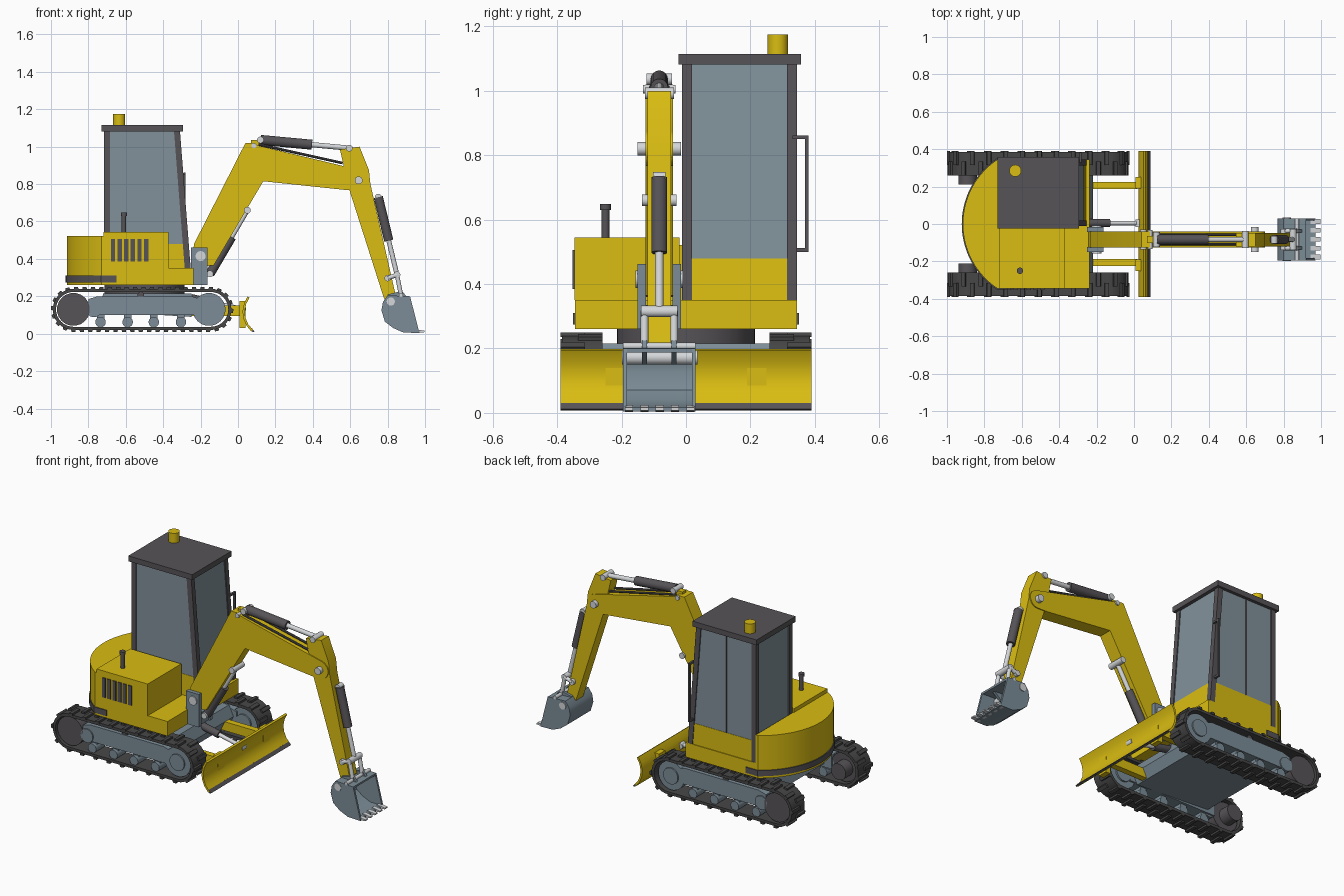
import bpy, bmesh, math
from mathutils import Vector

if "Cube" in bpy.data.objects:
    bpy.data.objects.remove(bpy.data.objects["Cube"])


def material(name, rgb):
    m = bpy.data.materials.new(name)
    m.diffuse_color = (*rgb, 1)
    m.use_nodes = True
    m.node_tree.nodes["Principled BSDF"].inputs["Base Color"].default_value = m.diffuse_color
    return m


YELLOW = material("yellow paint", (0.70, 0.51, 0.006))
DARK = material("dark grey", (0.095, 0.088, 0.095))
RUBBER = material("track rubber", (0.065, 0.063, 0.065))
STEEL = material("blue grey steel", (0.20, 0.265, 0.31))
GLASS = material("tinted glass", (0.22, 0.285, 0.325))
SILVER = material("silver", (0.66, 0.68, 0.70))


def make(name, verts, faces, mat, smooth=True):
    me = bpy.data.meshes.new(name)
    me.from_pydata([tuple(v) for v in verts], [], faces)
    bm = bmesh.new()
    bm.from_mesh(me)
    bmesh.ops.recalc_face_normals(bm, faces=bm.faces)
    for f in bm.faces:
        f.smooth = smooth
    bm.to_mesh(me)
    bm.free()
    if smooth:
        me.set_sharp_from_angle(angle=math.radians(32))
    me.materials.append(mat)
    ob = bpy.data.objects.new(name, me)
    bpy.context.collection.objects.link(ob)
    return ob


def prism(name, pts, a, b, mat, axis="y"):
    """Extrude a 2D outline from a to b along y (outline x,z) or z (outline x,y)."""
    n = len(pts)
    put = (lambda p, t: (p[0], t, p[1])) if axis == "y" else (lambda p, t: (p[0], p[1], t))
    verts = [put(p, t) for t in (a, b) for p in pts]
    faces = [list(range(n)), list(range(n, 2 * n))]
    faces += [(i, (i + 1) % n, n + (i + 1) % n, n + i) for i in range(n)]
    return make(name, verts, faces, mat)


def box(name, x0, x1, y0, y1, z0, z1, mat):
    return prism(name, [(x0, z0), (x1, z0), (x1, z1), (x0, z1)], y0, y1, mat)


def rod(name, p, q, r, mat, n=20):
    p, q = Vector(p), Vector(q)
    d = (q - p).normalized()
    u = d.orthogonal().normalized()
    w = d.cross(u)
    ring = [r * (math.cos(2 * math.pi * i / n) * u + math.sin(2 * math.pi * i / n) * w) for i in range(n)]
    verts = [p + v for v in ring] + [q + v for v in ring]
    faces = [list(range(n)), list(range(n, 2 * n))]
    faces += [(i, (i + 1) % n, n + (i + 1) % n, n + i) for i in range(n)]
    return make(name, verts, faces, mat)


def pin(name, x, z, y0, y1, r, mat=SILVER):
    return rod(name, (x, y0, z), (x, y1, z), r, mat)


def arc(cx, cy, r, a0, a1, n):
    return [(cx + r * math.cos(math.radians(a0 + (a1 - a0) * i / n)),
             cy + r * math.sin(math.radians(a0 + (a1 - a0) * i / n))) for i in range(n + 1)]


def ribbon(name, path, t, y0, y1, mat):
    """Bent sheet: an x,z path given thickness t to its left side."""
    off = []
    for i, p in enumerate(path):
        a, b = Vector(path[max(i - 1, 0)]), Vector(path[min(i + 1, len(path) - 1)])
        d = (b - a).normalized()
        off.append((p[0] - d.y * t, p[1] + d.x * t))
    n = len(path)
    verts = [(x, y, z) for y in (y0, y1) for x, z in path + off]
    faces = []
    for i in range(n - 1):
        for k in (0, 2 * n):
            faces.append((k + i, k + i + 1, k + n + i + 1, k + n + i))
        for k in (0, n):
            faces.append((k + i, k + i + 1, 2 * n + k + i + 1, 2 * n + k + i))
    for i in (0, n - 1):
        faces.append((i, n + i, 3 * n + i, 2 * n + i))
    return make(name, verts, faces, mat)


# Tracks
XR, XF, ZC, R = -0.88, -0.145, 0.13, 0.11


def loop(r):
    return arc(XF, ZC, r, -90, 90, 16) + arc(XR, ZC, r, 90, 270, 16)


def track_point(s):
    straight, bend = XF - XR, math.pi * R
    for cx, z, dx in ((XR, -R, 1), (XF, R, -1)):
        if s < straight:
            return Vector((cx + dx * s, ZC + z)), Vector((0, -dx))
        s -= straight
        if s < bend:
            a = s / R - dx * math.pi / 2
            nrm = Vector((math.cos(a), math.sin(a)))
            return Vector((XF if dx > 0 else XR, ZC)) + nrm * R, nrm
        s -= bend


for side, sg in (("right", -1), ("left", 1)):
    out, inn = loop(R), loop(R - 0.017)
    n = len(out)
    verts = [(x, sg * y, z) for y in (0.26, 0.385) for x, z in out + inn]
    faces = []
    for i in range(n):
        j = (i + 1) % n
        faces += [(i, j, n + j, n + i), (2 * n + i, 2 * n + j, 3 * n + j, 3 * n + i),
                  (i, j, 2 * n + j, 2 * n + i), (n + i, n + j, 3 * n + j, 3 * n + i)]
    make(side + "_track_belt", verts, faces, RUBBER)
    verts, faces = [], []
    count, total = 48, 2 * (XF - XR) + 2 * math.pi * R
    for k in range(count):
        p, nr = track_point(total * k / count)
        tg = Vector((-nr.y, nr.x)) * 0.013
        b = len(verts)
        for y in ((0.26, 0.335) if k % 2 else (0.315, 0.39)):
            for c in (p - tg - nr * 0.004, p + tg - nr * 0.004, p + tg * 0.8 + nr * 0.01, p - tg * 0.8 + nr * 0.01):
                verts.append((c.x, sg * y, c.y))
        faces += [[b + i for i in f] for f in ((0, 1, 2, 3), (4, 5, 6, 7), (0, 1, 5, 4),
                                               (1, 2, 6, 5), (2, 3, 7, 6), (3, 0, 4, 7))]
    make(side + "_track_lugs", verts, faces, RUBBER, False)
    pin(side + "_sprocket", XR, ZC, sg * 0.28, sg * 0.372, 0.088, DARK)
    pin(side + "_drive_motor", -0.89, ZC, sg * 0.21, sg * 0.30, 0.05, DARK)
    pin(side + "_idler", -0.155, ZC, sg * 0.28, sg * 0.365, 0.088, STEEL)
    pin(side + "_idler_hub", -0.155, ZC, sg * 0.27, sg * 0.373, 0.05, STEEL)
    prism(side + "_track_frame", [(-0.80, 0.10), (-0.2, 0.10), (-0.2, 0.185), (-0.25, 0.2), (-0.75, 0.2),
                                  (-0.80, 0.185)], sg * 0.27, sg * 0.365, STEEL)
    pin(side + "_frame_cap", -0.77, ZC, sg * 0.28, sg * 0.372, 0.042, STEEL)
    for x in (-0.735, -0.59, -0.45, -0.305):
        pin(side + "_roller", x, 0.062, sg * 0.28, sg * 0.37, 0.028, STEEL)
        box(side + "_roller_mount", x - 0.02, x + 0.02, sg * 0.285, sg * 0.35, 0.06, 0.11, STEEL)
    pin(side + "_top_roller", -0.52, 0.205, sg * 0.28, sg * 0.36, 0.018, DARK)
    # Blade arms and back plates
    box(side + "_blade_arm", -0.27, 0.02, sg * 0.187, sg * 0.225, 0.095, 0.15, YELLOW)
    box(side + "_blade_plate", 0.008, 0.04, sg * 0.19, sg * 0.25, 0.03, 0.175, YELLOW)

# Undercarriage centre and swing ring
prism("center_frame", [(-0.75, 0.12), (-0.25, 0.09), (-0.22, 0.15), (-0.25, 0.215), (-0.72, 0.215)], -0.27, 0.27, STEEL)
rod("swing_ring", (-0.5, 0, 0.20), (-0.5, 0, 0.265), 0.215, DARK, 40)

# Dozer blade
ribbon("blade", [(0.08, 0.02), (0.055, 0.05), (0.04, 0.085), (0.036, 0.12), (0.044, 0.16), (0.062, 0.193)],
       0.012, -0.39, 0.39, YELLOW)
prism("blade_edge", [(0.066, 0.024), (0.08, 0.008), (0.088, 0.012), (0.074, 0.03)], -0.39, 0.39, DARK)
rod("blade_cylinder", (-0.25, 0.005, 0.19), (-0.13, 0.005, 0.165), 0.022, DARK)
rod("blade_piston", (-0.14, 0.005, 0.167), (0.035, 0.005, 0.13), 0.012, SILVER)
pin("blade_cylinder_pin", 0.025, 0.132, -0.015, 0.025, 0.018)

# Upper body
W, CR = 0.345, 0.415
a = math.degrees(math.asin(W / CR))
prism("counterweight", arc(-0.5, 0, CR, 180 - a, 180 + a, 32) + [(-0.715, -W), (-0.715, W)], 0.26, 0.522, YELLOW, "z")
a = math.degrees(math.asin(0.351 / 0.421))
prism("rear_bumper", arc(-0.5, 0, 0.421, 180 - a, 180 + a, 32) + [(-0.65, -0.351), (-0.65, 0.351)], 0.275, 0.31, DARK, "z")
box("deck", -0.716, -0.238, -W, W, 0.26, 0.35, YELLOW)
box("engine_hood", -0.72, -0.372, -W - 0.001, -0.02, 0.35, 0.545, YELLOW)
for i in range(6):
    x = -0.68 + 0.0355 * i
    box("hood_vent", x, x + 0.023, -W - 0.007, -W + 0.01, 0.385, 0.505, DARK)
rod("exhaust_pipe", (-0.61, -0.25, 0.54), (-0.61, -0.25, 0.64), 0.012, DARK)
rod("exhaust_cap", (-0.61, -0.25, 0.63), (-0.61, -0.25, 0.648), 0.017, DARK)

# Cab
Y0, Y1 = -0.012, 0.344


def front_x(z):
    return -0.253 - 0.078 * (z - 0.35)


def cab_slab(name, z0, z1, inset, mat):
    prism(name, [(-0.715 + inset, z0), (front_x(z0) - inset, z0), (front_x(z1) - inset, z1),
                 (-0.715 + inset, z1)], Y0 + inset, Y1 - inset, mat)


cab_slab("cab_base", 0.35, 0.48, 0.004, YELLOW)
cab_slab("cab_glass", 0.48, 1.085, 0.006, GLASS)
for y in (Y0, Y1 - 0.031):
    prism("front_pillar", [(front_x(0.35) - 0.032, 0.35), (front_x(0.35), 0.35), (front_x(1.085), 1.085),
                           (front_x(1.085) - 0.032, 1.085)], y, y + 0.031, DARK)
    box("rear_pillar", -0.716, -0.685, y, y + 0.031, 0.35, 1.085, DARK)
box("door_post", -0.515, -0.507, Y1 - 0.01, Y1 - 0.003, 0.48, 1.085, DARK)
box("roof", -0.73, -0.295, -0.024, 0.357, 1.082, 1.115, DARK)
rod("beacon", (-0.635, 0.285, 1.11), (-0.635, 0.285, 1.175), 0.032, YELLOW, 24)
for z in (0.5, 0.85):
    box("handrail_end", -0.292, -0.28, 0.33, 0.38, z, z + 0.012, DARK)
box("handrail", -0.292, -0.28, 0.369, 0.381, 0.5, 0.862, DARK)

# Boom bracket
YB = -0.083
for y in (-0.15, -0.042):
    box("boom_bracket", -0.25, -0.162, y, y + 0.026, 0.26, 0.462, STEEL)
box("bracket_base", -0.25, -0.17, -0.145, -0.02, 0.262, 0.335, STEEL)
pin("boom_pivot", -0.2, 0.415, -0.157, -0.009, 0.027)

# Boom and stick
prism("boom", [(-0.245, 0.40), (-0.2, 0.36), (-0.13, 0.365), (0.135, 0.815), (0.58, 0.768)]
      + arc(0.645, 0.82, 0.055, -80, 75, 10) + [(0.10, 1.008), (0.085, 1.02), (0.04, 1.02), (-0.235, 0.48)],
      YB - 0.042, YB + 0.042, YELLOW)
prism("stick", [(0.545, 0.985), (0.65, 1.0), (0.70, 0.875), (0.708, 0.80), (0.842, 0.21), (0.815, 0.155),
                (0.79, 0.165), (0.772, 0.215), (0.595, 0.77)], YB - 0.036, YB + 0.036, YELLOW)
pin("stick_pivot", 0.645, 0.82, -0.15, -0.016, 0.021)


# Hydraulics: dark barrel, silver piston, pins at both ends
def hydraulic(name, p, q, split, r, w0, w1):
    P, Q = Vector((p[0], YB, p[1])), Vector((q[0], YB, q[1]))
    M = P.lerp(Q, split)
    rod(name + "_barrel", P, M, r, DARK)
    rod(name + "_piston", M, Q, r * 0.52, SILVER)
    pin(name + "_base_pin", p[0], p[1], YB - w0, YB + w0, 0.018)
    pin(name + "_end_pin", q[0], q[1], YB - w1, YB + w1, 0.018)


hydraulic("boom_cylinder", (-0.15, 0.32), (0.05, 0.66), 0.58, 0.025, 0.035, 0.053)
hydraulic("stick_cylinder", (0.12, 1.036), (0.595, 0.992), 0.58, 0.027, 0.04, 0.045)
hydraulic("bucket_cylinder", (0.75, 0.73), (0.85, 0.315), 0.56, 0.025, 0.02, 0.056)
pin("boom_top_pin", 0.085, 1.005, YB - 0.05, YB + 0.05, 0.014)
box("stick_cylinder_mount", 0.07, 0.13, YB - 0.018, YB + 0.018, 0.99, 1.035, YELLOW)
for y in (YB - 0.025, YB + 0.025):
    rod("boom_hose", (0.11, y, 1.012), (0.56, y, 0.912), 0.007, DARK, 8)

# Bucket linkage
for y in (YB - 0.046, YB + 0.046):
    rod("stick_link", (0.80, y, 0.297), (0.85, y, 0.315), 0.012, SILVER)
    rod("bucket_link", (0.85, y, 0.315), (0.872, y, 0.205), 0.012, SILVER)
    prism("bucket_ear", [(0.79, 0.15), (0.84, 0.15), (0.9, 0.2), (0.88, 0.225), (0.86, 0.225), (0.80, 0.21)],
          y - 0.008, y + 0.008, STEEL)
pin("link_pin", 0.80, 0.297, YB - 0.055, YB + 0.055, 0.017)
pin("bucket_link_pin", 0.872, 0.207, -0.195, 0.03, 0.011)
pin("bucket_pivot", 0.817, 0.172, -0.198, 0.035, 0.022)

# Bucket: bent shell, side cheeks and teeth
B0, B1 = -0.193, 0.028
shell = [(0.92, 0.2), (0.80, 0.205), (0.775, 0.17), (0.767, 0.125), (0.785, 0.065), (0.83, 0.03), (0.885, 0.006), (0.97, 0.004)]
ribbon("bucket_shell", shell, 0.012, B0, B1, STEEL)
for y in (B0 - 0.002, B1 - 0.01):
    prism("bucket_cheek", shell, y, y + 0.012, STEEL)
for i in range(5):
    y = B0 + 0.004 + i * 0.0475
    prism("bucket_tooth", [(0.945, 0.003), (0.998, 0.008), (0.998, 0.016), (0.945, 0.024)], y, y + 0.025, SILVER)
